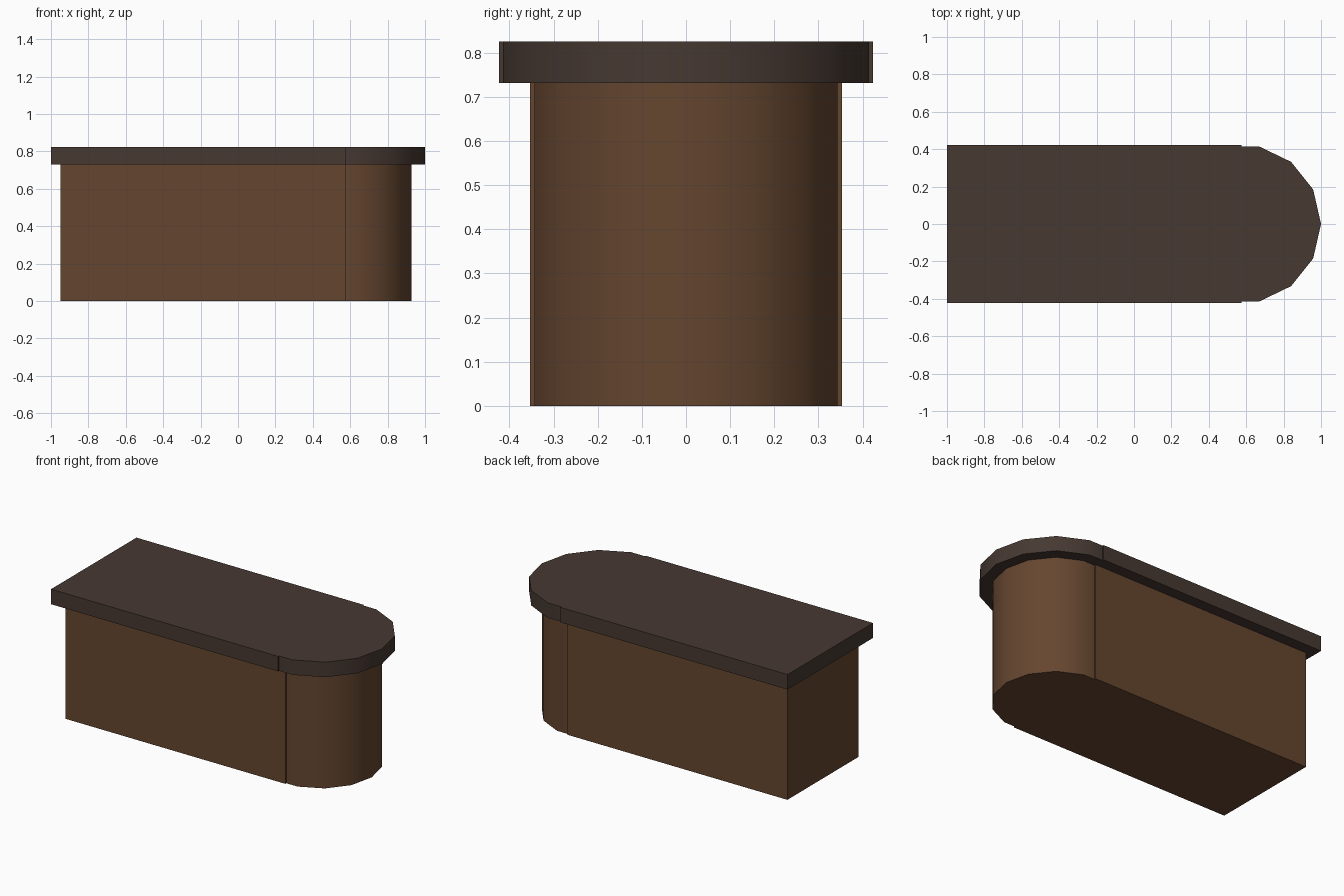
import bpy
import math

if "Cube" in bpy.data.objects:
    bpy.data.objects.remove(bpy.data.objects["Cube"])

SEAM_X = 0.575   # straight part meets rounded end here


def material(name, rgb):
    m = bpy.data.materials.new(name)
    m.diffuse_color = (*rgb, 1.0)
    m.use_nodes = True
    m.node_tree.nodes["Principled BSDF"].inputs["Base Color"].default_value = m.diffuse_color
    return m


def straight_part(name, x0, half_width, z0, z1, mat):
    bpy.ops.mesh.primitive_cube_add(size=1, location=((x0 + SEAM_X) / 2, 0, (z0 + z1) / 2))
    ob = bpy.context.object
    ob.name = name
    ob.scale = (SEAM_X - x0, 2 * half_width, z1 - z0)
    bpy.ops.object.transform_apply(location=False, rotation=False, scale=True)
    ob.data.materials.append(mat)


def rounded_end(name, radius, z0, z1, mat):
    # 14-sided drum, turned so that one corner points along +x
    bpy.ops.mesh.primitive_cylinder_add(vertices=14, radius=radius, depth=z1 - z0,
                                        location=(SEAM_X, 0, (z0 + z1) / 2),
                                        rotation=(0, 0, -math.pi / 2))
    ob = bpy.context.object
    ob.name = name
    bpy.ops.object.transform_apply(location=False, rotation=True, scale=False)
    ob.data.materials.append(mat)
    bpy.ops.object.shade_smooth_by_angle(angle=math.radians(30))


wood = material("brown_wood", (0.130, 0.061, 0.029))
dark = material("dark_countertop", (0.061, 0.040, 0.031))

# Counter body
straight_part("counter_body", -0.95, 0.353, 0.0, 0.731, wood)
rounded_end("counter_body_end", 0.352, 0.0, 0.731, wood)

# Overhanging top
straight_part("countertop", -1.0, 0.423, 0.731, 0.825, dark)
rounded_end("countertop_end", 0.425, 0.731, 0.825, dark)
